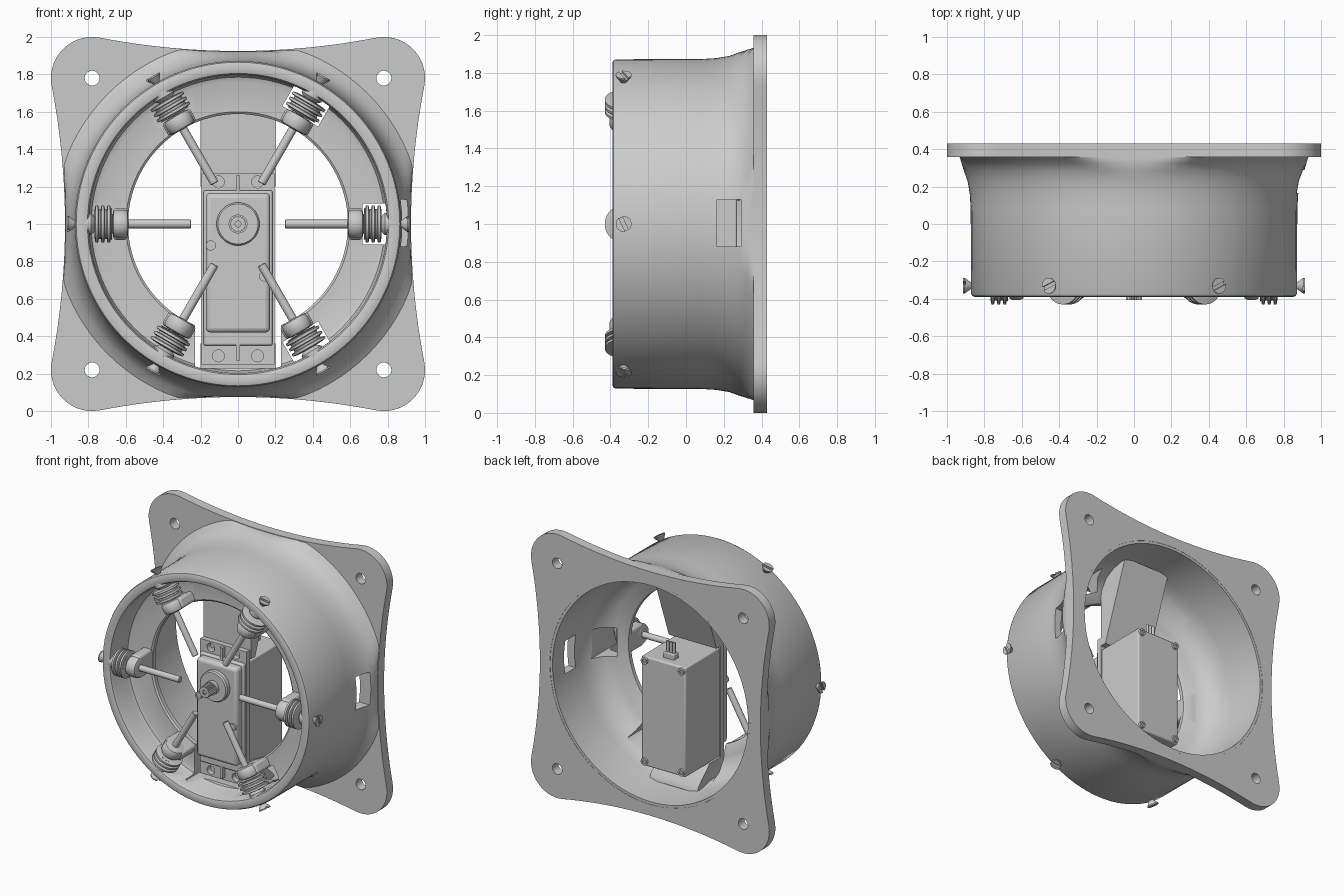
import bpy, bmesh
from math import pi, sin, cos, tan, radians
from mathutils import Matrix, Vector

if "Cube" in bpy.data.objects:
    bpy.data.objects.remove(bpy.data.objects["Cube"])

T = Matrix.Translation
def rot(deg, axis): return Matrix.Rotation(radians(deg), 4, axis)
FRONT = T((0, 0, 1)) @ rot(90, 'X')            # local +z points to the front (-y)
RADIAL = T((0, 0, 1)) @ rot(90, 'Y')           # local +z points along +x

def smooth(ob, angle=35):
    bpy.ops.object.select_all(action='DESELECT')
    ob.select_set(True)
    bpy.context.view_layer.objects.active = ob
    bpy.ops.object.shade_smooth_by_angle(angle=radians(angle))

def finish(name, bm, M=Matrix(), bevel=0):
    bm.transform(M)
    bmesh.ops.recalc_face_normals(bm, faces=bm.faces)
    me = bpy.data.meshes.new(name)
    bm.to_mesh(me)
    bm.free()
    ob = bpy.data.objects.new(name, me)
    bpy.context.collection.objects.link(ob)
    if bevel:
        m = ob.modifiers.new("bevel", 'BEVEL')
        m.width, m.segments, m.limit_method = bevel, 3, 'ANGLE'
        m.angle_limit = radians(40)
    smooth(ob)
    return ob

def box(name, lo, hi, M=Matrix(), bevel=0):
    bm = bmesh.new()
    bmesh.ops.create_cube(bm, size=1)
    lo, hi = Vector(lo), Vector(hi)
    return finish(name, bm, M @ T((lo + hi) / 2) @ Matrix.Diagonal((*(hi - lo), 1)), bevel)

def lathe(name, prof, M, n=32, closed=False, limit=None, teeth=0):
    """Revolve (radius, height) points about local z; limit(angle) clips the radius."""
    bm = bmesh.new()
    rings = []
    for i in range(n):
        a = 2 * pi * i / n
        ring = []
        for r, h in prof:
            r = min(r, limit(a)) if limit else r
            r -= teeth * (i % 2)
            ring.append(bm.verts.new((r * cos(a), r * sin(a), h)))
        rings.append(ring)
    k = len(prof)
    for i in range(n):
        A, B = rings[i], rings[(i + 1) % n]
        for j in range(k if closed else k - 1):
            bm.faces.new((A[j], A[(j + 1) % k], B[(j + 1) % k], B[j]))
    if not closed:
        bm.faces.new([r[0] for r in rings])
        bm.faces.new([r[-1] for r in rings])
    return finish(name, bm, M)

def prism(name, pts, half, bevel=0):
    """Extrude a (y, z) outline across x."""
    bm = bmesh.new()
    s = [[bm.verts.new((x, y, z)) for y, z in pts] for x in (-half, half)]
    bm.faces.new(s[0]); bm.faces.new(s[1])
    for i in range(len(pts)):
        j = (i + 1) % len(pts)
        bm.faces.new((s[0][i], s[0][j], s[1][j], s[1][i]))
    return finish(name, bm, bevel=bevel)

def cut(ob, cutters):
    bpy.context.view_layer.objects.active = ob
    for c in cutters:
        c.hide_render = True
        m = ob.modifiers.new("cut", 'BOOLEAN')
        m.operation, m.solver, m.object = 'DIFFERENCE', 'EXACT', c
        bpy.ops.object.modifier_apply(modifier=m.name)
        bpy.data.objects.remove(c)
    smooth(ob)

def around(angle):
    return T((0, 0, 1)) @ rot(-angle, 'Y') @ T((0, 0, -1))

# Mounting flange outline: round corners joined by concave sides
CX, CR, MID = 0.78, 0.22, 0.925
ex, ey = CX + CR * cos(radians(101)), CX + CR * sin(radians(101))
K = (ey - MID) / ex ** 2
def outline_radius(a):
    f = (a + pi / 4) % (pi / 2) - pi / 4
    v = MID
    for _ in range(8):
        v = MID + K * (v * tan(f)) ** 2
    return v / cos(f) - 0.004

outline = []
for q in range(4):
    quarter = [(CX + CR * cos(radians(d)), CX + CR * sin(radians(d))) for d in range(-11, 102, 8)]
    quarter += [(ex * t / 8, MID + K * (ex * t / 8) ** 2) for t in range(7, -8, -1)]
    c, s = round(cos(q * pi / 2)), round(sin(q * pi / 2))
    outline += [(x * c - y * s, x * s + y * c) for x, y in quarter]
def circle(x, y, r, n):
    return [(x + r * cos(2 * pi * i / n), y + r * sin(2 * pi * i / n)) for i in range(n)]

def plate(name, loops, y0, y1, z0=1.0, bevel=0):
    """Flat plate in the front plane with holes, from a filled 2D curve."""
    cu = bpy.data.curves.new(name, 'CURVE')
    cu.dimensions, cu.fill_mode, cu.extrude = '2D', 'BOTH', (y1 - y0) / 2
    for pts in loops:
        sp = cu.splines.new('POLY')
        sp.points.add(len(pts) - 1)
        for p, (x, y) in zip(sp.points, pts):
            p.co = (x, y, 0, 1)
        sp.use_cyclic_u = True
    tmp = bpy.data.objects.new(name, cu)
    bpy.context.collection.objects.link(tmp)
    bm = bmesh.new()
    bm.from_mesh(tmp.to_mesh())
    bpy.data.objects.remove(tmp)
    bmesh.ops.remove_doubles(bm, verts=bm.verts, dist=1e-5)
    return finish(name, bm, T((0, (y0 + y1) / 2, z0)) @ rot(90, 'X'), bevel)

corners = [(x, y) for x in (-CX, CX) for y in (-CX, CX)]
plate("mounting_flange", [outline, circle(0, 0, 0.84, 96)] + [circle(x, y, 0.04, 24) for x, y in corners],
      0.357, 0.43, bevel=0.012)

# Flared tube housing with an inner ring, section as (radius, -y)
section = [(0.82, -0.428), (0.82, -0.1), (0.802, -0.01), (0.76, 0.07), (0.69, 0.118), (0.6, 0.14),
           (0.588, 0.15), (0.588, 0.18), (0.6, 0.19), (0.76, 0.19), (0.785, 0.2), (0.795, 0.225),
           (0.797, 0.37), (0.805, 0.385), (0.82, 0.39), (0.85, 0.39), (0.865, 0.385), (0.872, 0.37),
           (0.873, -0.08), (0.878, -0.16), (0.89, -0.23), (0.91, -0.285), (0.94, -0.325),
           (0.975, -0.35), (0.99, -0.362), (0.86, -0.37), (0.86, -0.428)]
housing = lathe("tube_housing", section, FRONT, 96, True, outline_radius)
cutters = [box("roller_cutter", (0.665, -0.3, 0.89), (0.793, 0.1, 1.11), around(a)) for a in range(0, 360, 60)]
cutters.append(box("window_cutter", (0.75, 0.165, 0.88), (1.0, 0.29, 1.13)))
cutters.append(box("servo_cutter", (-0.23, -0.3, 0.23), (0.23, 0.03, 0.6)))
cut(housing, cutters)

# Roller station built at angle 0, then copied around the axis
ribs = [(0.05, 0.672), (0.085, 0.675)]
for h in (0.68, 0.712, 0.744):
    ribs += [(0.08, h), (0.1, h + 0.004), (0.1, h + 0.018), (0.08, h + 0.022)]
ribs.append((0.05, 0.768))
Y = T((0, -0.33, 0)) @ RADIAL
screw = lathe("countersunk_screw", [(0.018, 0.78), (0.018, 0.872), (0.042, 0.905), (0.042, 0.913)], Y, 24)
cut(screw, [box("slot_cutter", (0.9, -0.34, 0.9), (0.95, -0.32, 1.1), T((0, -0.33, 1)) @ rot(25, 'X') @ T((0, 0.33, -1)))])
station = [
    screw,
    lathe("grooved_roller", ribs, Y, 40),
    lathe("roller_axle", [(0.019, 0.25), (0.023, 0.254), (0.023, 0.82)], Y, 20),
    lathe("axle_boss", [(0.05, 0.586), (0.068, 0.592), (0.076, 0.61), (0.076, 0.65), (0.068, 0.665), (0.05, 0.67)], Y, 32),
    box("boss_leg", (0.59, -0.34, 0.915), (0.667, -0.15, 1.085), bevel=0.018),
    lathe("rim_bearing", [(0.04, 0.768), (0.05, 0.775), (0.06, 0.785), (0.06, 0.82)], Y, 32),
]
for a in range(60, 360, 60):
    for ob in station:
        c = ob.copy()
        c.matrix_world = around(a)
        bpy.context.collection.objects.link(c)

# Gusset struts holding the servo
prism("upper_strut", [(-0.13, 1.2), (-0.13, 1.6), (-0.17, 1.62), (-0.17, 1.81), (0.14, 1.81), (-0.08, 1.2)], 0.2)
prism("lower_strut", [(-0.13, 0.36), (-0.13, 0.19), (0.15, 0.19), (0.14, 0.23), (0.0, 0.36)], 0.2)

# Servo motor
box("servo_body", (-0.185, -0.2, 0.35), (0.185, 0.27, 1.18), bevel=0.012)
box("servo_front_case", (-0.172, -0.26, 0.42), (0.172, -0.15, 1.165), bevel=0.025)
tab = [(-0.195, -0.51), (0.195, -0.51), (0.195, 0.51), (-0.195, 0.51)]
plate("servo_mounting_tabs", [tab] + [circle(x, z, 0.032, 20) for x in (-0.105, 0.105) for z in (-0.465, 0.465)],
      -0.175, -0.135, 0.76)
for z0, z1 in ((0.27, 0.36), (1.165, 1.26)):
    box("tab_rib", (-0.012, -0.2, z0), (0.012, -0.16, z1))
lathe("output_collar", [(0.115, 0.2), (0.115, 0.29), (0.107, 0.3), (0.05, 0.3), (0.05, 0.33)], FRONT, 40)
lathe("splined_shaft", [(0.044, 0.29), (0.044, 0.405), (0.02, 0.405), (0.02, 0.39)], FRONT, 40, teeth=0.006)
for x, z in ((-0.145, 0.885), (0.14, 0.72)):
    lathe("case_screw", [(0.027, 0.22), (0.027, 0.272), (0.015, 0.272), (0.015, 0.265)], T((x, 0, z - 1)) @ FRONT, 20)
for x in (-0.155, 0.155):
    for z in (0.385, 1.15):
        lathe("back_bolt", [(0.026, -0.2), (0.026, -0.285), (0.013, -0.285), (0.013, -0.275)], T((x, 0, z - 1)) @ FRONT, 20)
box("wire_connector", (-0.045, 0.15, 1.17), (0.045, 0.21, 1.22), bevel=0.006)
for x in (-0.027, 0, 0.027):
    lathe("servo_wire", [(0.011, 1.2), (0.011, 1.3)], T((x, 0.18, 0)), 12)
